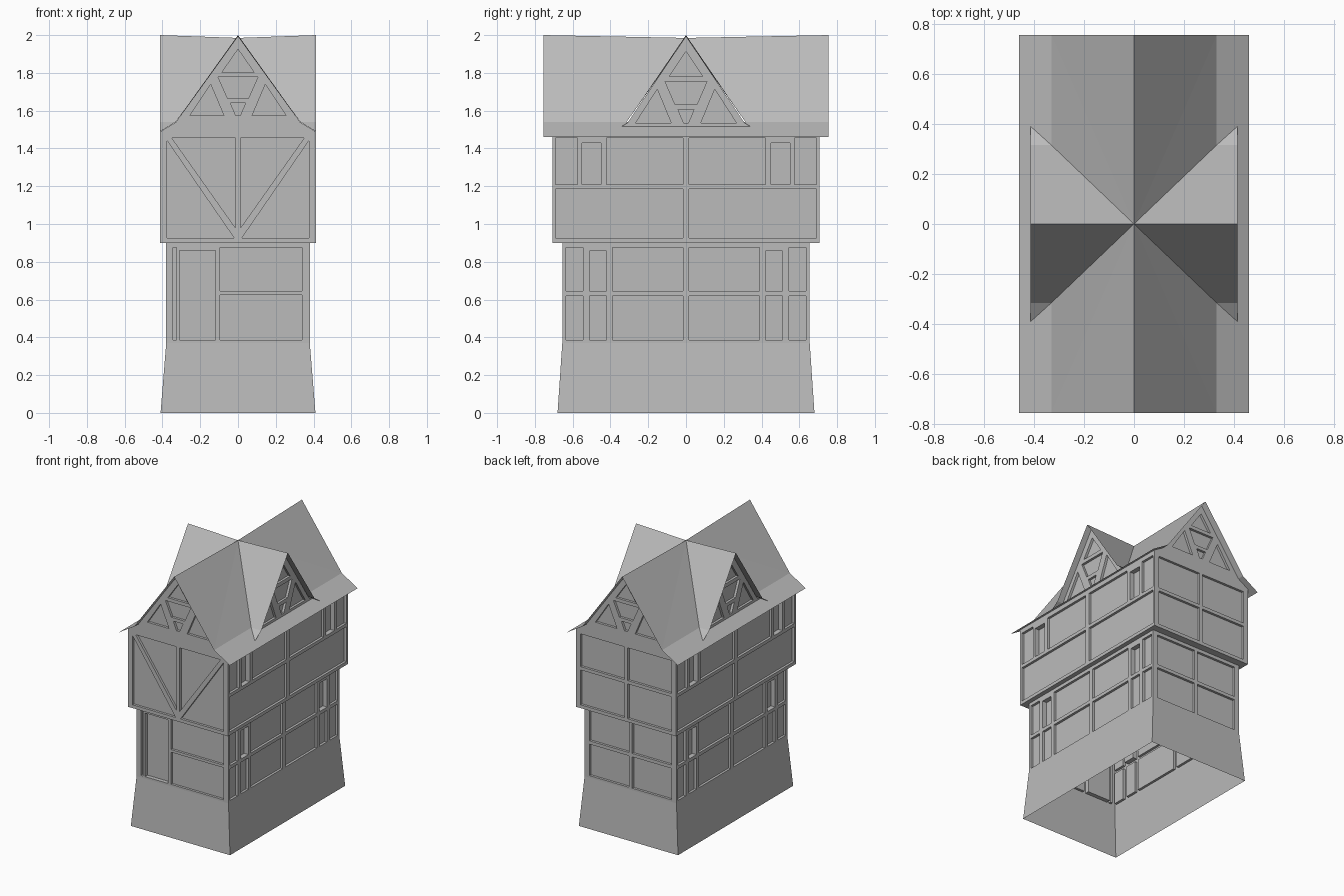
import bpy, bmesh
from mathutils import Vector
from mathutils.geometry import tessellate_polygon

if "Cube" in bpy.data.objects:
    bpy.data.objects.remove(bpy.data.objects["Cube"])

grey = bpy.data.materials.new("plain grey")
grey.diffuse_color = (0.5, 0.5, 0.5, 1)
grey.use_nodes = True
grey.node_tree.nodes["Principled BSDF"].inputs["Base Color"].default_value = grey.diffuse_color


def finish(bm, name):
    bmesh.ops.remove_doubles(bm, verts=bm.verts, dist=0.0005)
    me = bpy.data.meshes.new(name)
    bm.to_mesh(me)
    bm.free()
    me.materials.append(grey)
    ob = bpy.data.objects.new(name, me)
    bpy.context.collection.objects.link(ob)
    return ob


def face(bm, pts, toward):
    """Flat face whose normal points along 'toward'."""
    f = bm.faces.new([bm.verts.new(p) for p in pts])
    f.normal_update()
    if f.normal.dot(toward) < 0:
        f.normal_flip()


def wall(name, out, dist, outline, panels):
    """Timber-framed sheet; panels are (polygon, depth) recesses. u runs along x or y."""
    out = Vector(out)

    def at(p, depth=0.0):
        u = Vector((p[0], 0, p[1])) if out.y else Vector((0, p[0], p[1]))
        return u + out * (dist - depth)

    bm = bmesh.new()
    loops = [outline] + [p for p, d in panels]
    flat = [p for loop in loops for p in loop]
    for tri in tessellate_polygon([[Vector((p[0], p[1], 0)) for p in loop] for loop in loops]):
        face(bm, [at(flat[i]) for i in tri], out)
    for poly, depth in panels:
        face(bm, [at(p, depth) for p in poly], out)
        mid = sum((at(p, depth / 2) for p in poly), Vector()) / len(poly)
        for a, b in zip(poly, poly[1:] + poly[:1]):
            side = [at(a), at(b), at(b, depth), at(a, depth)]
            face(bm, side, mid - sum(side, Vector()) / 4)
    return finish(bm, name)


def rect(u0, u1, z0, z1, d=0.018):
    return ([(u0, z0), (u1, z0), (u1, z1), (u0, z1)], d)


def flip(panels):
    return [([(-u, z) for u, z in p], d) for p, d in panels]


def both(panels):
    return panels + flip(panels)


def gable(wide, base, tall):
    """Triangular truss pattern of recessed panels."""
    left = [[(-.254, 0), (-.075, 0), (-.145, .165)]]
    centre = [[(0, .35), (-.085, .228), (.085, .228)],
              [(-.105, .202), (-.055, .09), (.055, .09), (.105, .202)],
              [(-.04, .065), (-.012, 0), (.012, 0), (.04, .065)]]
    fit = lambda polys: [([(u * wide, base + z * tall) for u, z in p], .018) for p in polys]
    return both(fit(left)) + fit(centre)


def ring(bm, x0, y0, z0, x1, y1, z1, down=0.0):
    for s in (1, -1):
        face(bm, [(-x0, s*y0, z0), (x0, s*y0, z0), (x1, s*y1, z1), (-x1, s*y1, z1)], Vector((0, s, down)))
        face(bm, [(s*x0, -y0, z0), (s*x0, y0, z0), (s*x1, y1, z1), (s*x1, -y1, z1)], Vector((s, 0, down)))


# Tapered plinth, open underneath, and the soffit of the jetty
bm = bmesh.new()
ring(bm, .41, .68, 0, .38, .655, .37)
finish(bm, "plinth")
bm = bmesh.new()
ring(bm, .38, .655, .9, .413, .708, .9, -9)
finish(bm, "jetty_soffit")

# Long side walls with posts, rails and narrow windows
low_side = []
for z0, z1 in ((.385, .62), (.645, .875)):
    low_side += [rect(-.635, -.545, z0, z1), rect(-.39, -.017, z0, z1)]
low_side += [rect(-.51, -.42, .385, .62), rect(-.51, -.42, .645, .857, .035)]
up_side = [rect(-.69, -.017, .925, 1.185), rect(-.69, -.575, 1.21, 1.455),
           rect(-.55, -.45, 1.21, 1.43, .035), rect(-.42, -.017, 1.21, 1.455)]
for s, n in ((1, "right"), (-1, "left")):
    wall("lower_wall_" + n, (s, 0, 0), .38, rect(-.655, .655, .37, .9)[0], both(low_side))
    wall("upper_wall_" + n, (s, 0, 0), .413, rect(-.708, .708, .9, 1.488)[0], both(up_side))
    wall("dormer_gable_" + n, (s, 0, 0), .37,
         [(-.37, 1.5), (.37, 1.5), (.31, 1.535), (0, 1.995), (-.31, 1.535)],
         gable(1.05, 1.535, 1.08))

# Lower front with door, lower back with four panels
wall("lower_wall_front", (0, -1, 0), .655, rect(-.38, .38, .37, .9)[0],
     [rect(-.345, -.325, .385, .875), rect(-.31, -.12, .385, .86, .03),
      rect(-.095, .34, .385, .625), rect(-.095, .34, .645, .875)])
wall("lower_wall_back", (0, 1, 0), .655, rect(-.38, .38, .37, .9)[0],
     both([rect(-.34, -.014, .385, .62), rect(-.34, -.014, .645, .875)]))

# Upper front with V braces, upper back with four panels, both up to the roof
end_outline = [(-.413, .9), (.413, .9), (.413, 1.488), (.33, 1.538), (0, 1.995),
               (-.33, 1.538), (-.413, 1.488)]
braces = [([(-.35, 1.455), (-.014, 1.455), (-.014, .98)], .018),
          ([(-.375, 1.44), (-.375, .925), (-.02, .925)], .018)]
truss = gable(1, 1.575, 1)
wall("upper_wall_front", (0, -1, 0), .708, end_outline, both(braces) + truss)
wall("upper_wall_back", (0, 1, 0), .708, end_outline,
     both([rect(-.375, -.014, .925, 1.185), rect(-.375, -.014, 1.21, 1.455)]) + truss)


# Cross-gabled roof: one quadrant of each part, mirrored both ways
def mirrored_sheet(name, polys):
    bm = bmesh.new()
    for p in polys:
        face(bm, p, Vector((0, 0, 1)))
    mod = finish(bm, name).modifiers.new("mirror", 'MIRROR')
    mod.use_axis = (True, True, False)


hub, valley, foot = (0, 0, 1.985), (.33, .315, 1.54), (.413, .39, 1.489)
mirrored_sheet("main_roof", [
    [hub, (0, .755, 2), (.33, .755, 1.54)],
    [hub, (.33, .755, 1.54), valley],
    [(.33, 0, 1.54), (.33, .755, 1.54), (.46, .755, 1.46), (.46, 0, 1.46)]])
mirrored_sheet("cross_roof", [
    [hub, (.413, 0, 2), (.413, .315, 1.54), valley],
    [valley, (.413, .315, 1.54), foot]])
